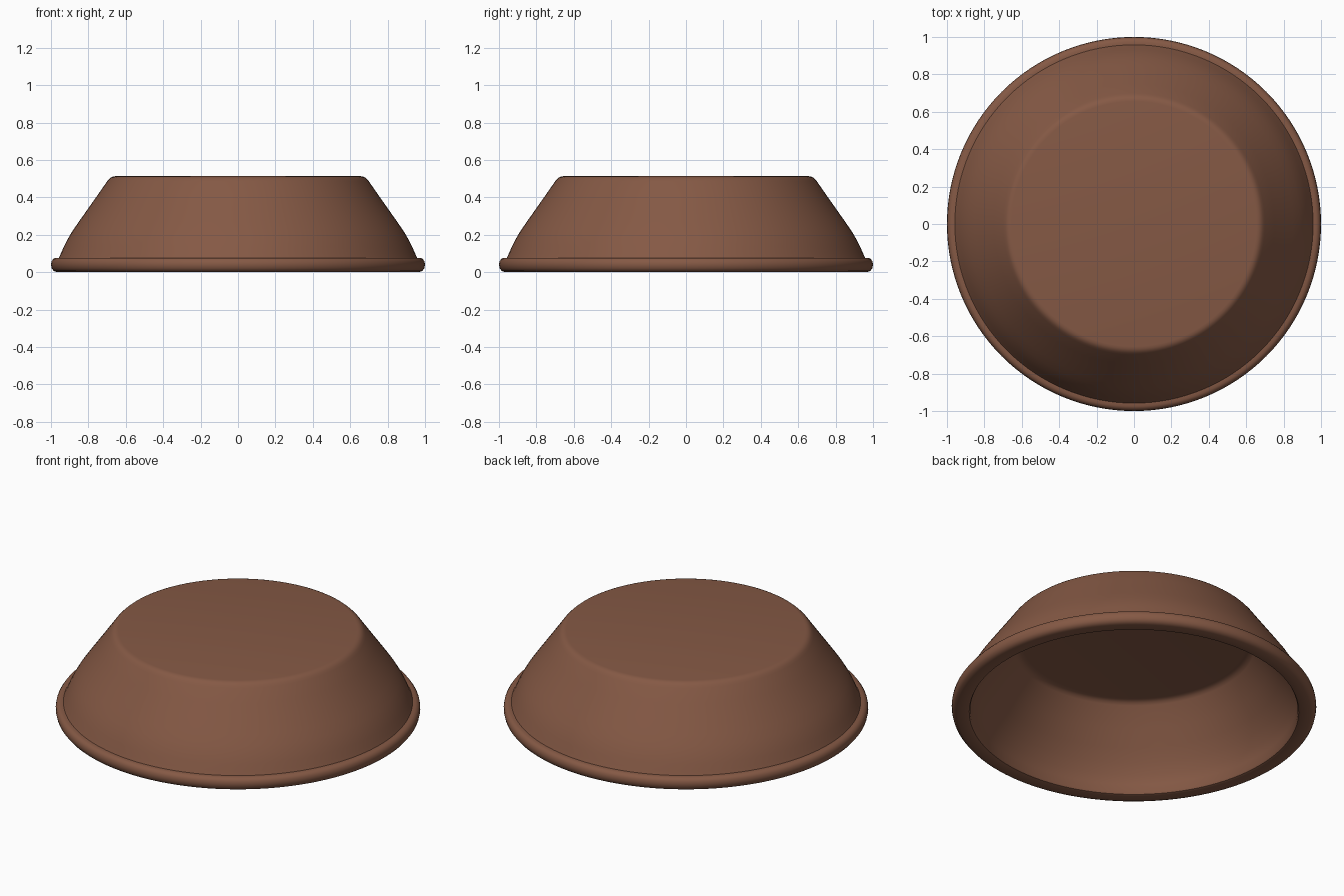
import bpy, bmesh, math

if "Cube" in bpy.data.objects:
    bpy.data.objects.remove(bpy.data.objects["Cube"])

SEGMENTS = 128

# Half cross-section (radius, height): top centre -> outer wall -> rim -> inside -> inner floor
profile = [
    (0.655, 0.513), (0.668, 0.511), (0.680, 0.506), (0.690, 0.497), (0.700, 0.485),  # rounded top edge
    (0.75, 0.413), (0.80, 0.342), (0.85, 0.271), (0.885, 0.220), (0.910, 0.178),     # sloping wall
    (0.932, 0.135), (0.947, 0.100), (0.958, 0.077),
    (0.975, 0.077), (0.988, 0.071), (0.997, 0.058), (1.0, 0.040),                    # rounded rim
    (0.996, 0.021), (0.986, 0.007), (0.968, 0.0),
    (0.915, 0.0), (0.904, 0.004), (0.898, 0.015),                                    # inner lip
    (0.893, 0.06), (0.875, 0.11), (0.845, 0.17), (0.80, 0.237), (0.74, 0.322),       # inside wall
    (0.665, 0.428), (0.653, 0.441), (0.635, 0.448), (0.615, 0.450),                  # inner floor edge
]

clay = bpy.data.materials.new("brown_clay")
clay.diffuse_color = (0.235, 0.10, 0.059, 1)
clay.use_nodes = True
clay.node_tree.nodes["Principled BSDF"].inputs["Base Color"].default_value = clay.diffuse_color


def lathe(name, points, material):
    """Spin an open profile about z and cap both end rings."""
    bm = bmesh.new()
    rings = []
    for r, z in points:
        rings.append([bm.verts.new((r * math.cos(2 * math.pi * i / SEGMENTS),
                                    r * math.sin(2 * math.pi * i / SEGMENTS), z))
                      for i in range(SEGMENTS)])
    for a, b in zip(rings, rings[1:]):
        for i in range(SEGMENTS):
            j = (i + 1) % SEGMENTS
            bm.faces.new((a[i], b[i], b[j], a[j]))
    bm.faces.new(rings[0])
    bm.faces.new(rings[-1])
    bmesh.ops.recalc_face_normals(bm, faces=bm.faces[:])
    mesh = bpy.data.meshes.new(name)
    bm.to_mesh(mesh)
    bm.free()
    mesh.materials.append(material)
    obj = bpy.data.objects.new(name, mesh)
    bpy.context.collection.objects.link(obj)
    bpy.context.view_layer.objects.active = obj
    obj.select_set(True)
    bpy.ops.object.shade_smooth_by_angle(angle=math.radians(40))
    return obj


# Upside-down bowl with a rolled rim
lathe("upturned_bowl", profile, clay)
